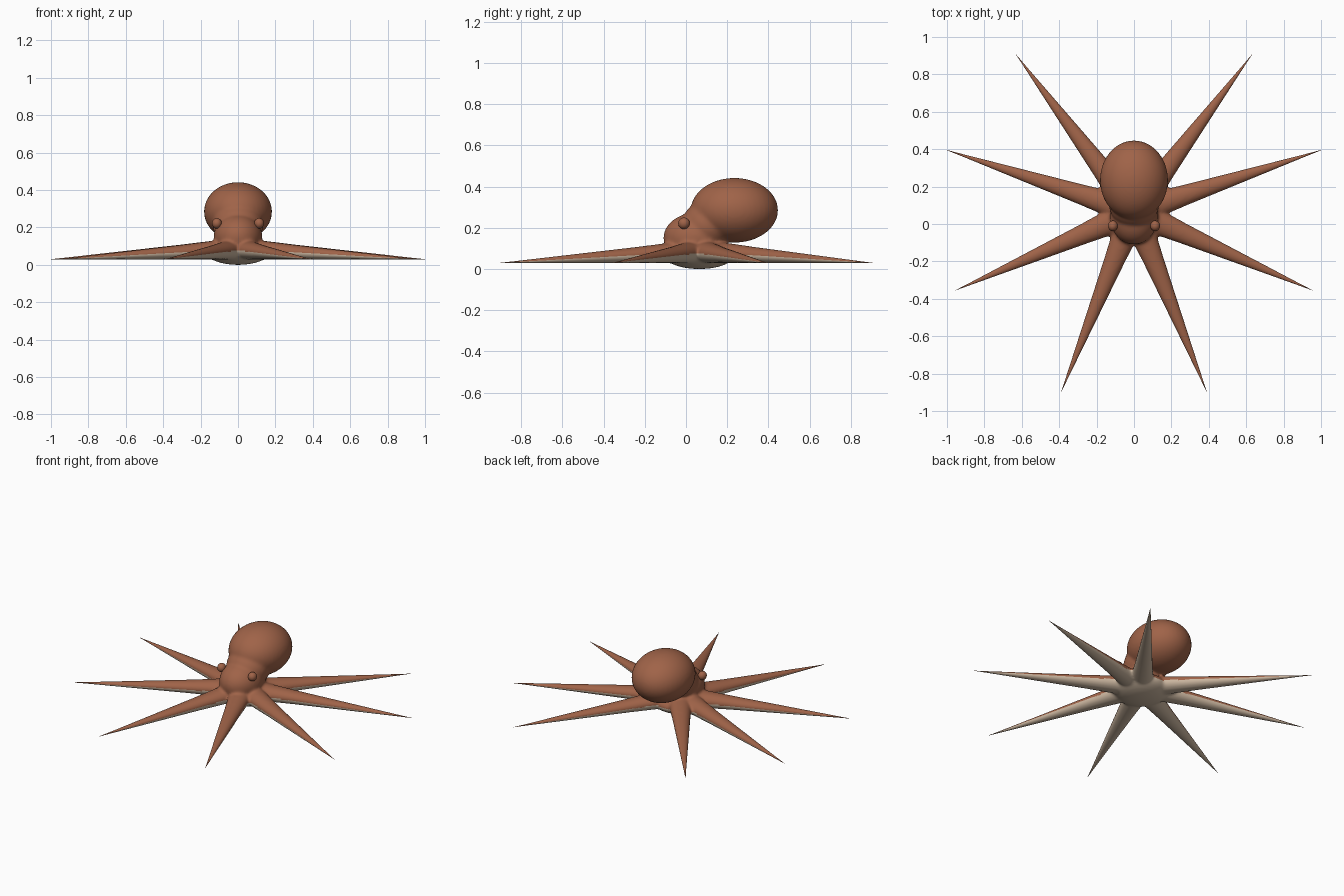
import bpy, bmesh, math
from mathutils import Vector, Matrix

if "Cube" in bpy.data.objects:
    bpy.data.objects.remove(bpy.data.objects["Cube"])


def material(name, rgb):
    m = bpy.data.materials.new(name)
    m.use_nodes = True
    m.diffuse_color = (*rgb, 1)
    bsdf = m.node_tree.nodes["Principled BSDF"]
    bsdf.inputs["Base Color"].default_value = (*rgb, 1)
    bsdf.inputs["Roughness"].default_value = 0.8
    return m


SKIN = material("russet skin", (0.35, 0.125, 0.065))
PALE = material("pale underside", (0.6, 0.47, 0.35))
HUB = Vector((0, 0.065, 0))


def ellipsoid(bm, center, radii):
    mat = Matrix.Translation(center) @ Matrix.Diagonal((*radii, 1))
    bmesh.ops.create_uvsphere(bm, u_segments=40, v_segments=24, radius=1, matrix=mat)


def arm(bm, tip, start, end, swell=1, sides=24, steps=12):
    """Tapering arm with a flat-lying underside, lofted from start to end."""
    along = Vector((tip[0], tip[1], 0)) - HUB
    side = Vector((-along.y, along.x, 0)).normalized()
    rings = []
    for i in range(steps + 1):
        t = start + (end - start) * i / steps
        taper = 1 - t
        size = swell * max(1 - t / end, 0.01)
        middle = HUB + along * t + Vector((0, 0, 0.03 + 0.056 * taper))
        ring = []
        for k in range(sides):
            a = math.tau * k / sides
            ring.append(bm.verts.new(middle + side * (0.074 * size * math.cos(a))
                                     + Vector((0, 0, 0.056 * size * math.sin(a)))))
        rings.append(ring)
    for r0, r1 in zip(rings, rings[1:]):
        for k in range(sides):
            j = (k + 1) % sides
            bm.faces.new((r0[k], r0[j], r1[j], r1[k]))
    bm.faces.new(rings[0])
    bm.faces.new(rings[-1])


def make_object(name, bm):
    bmesh.ops.recalc_face_normals(bm, faces=bm.faces)
    mesh = bpy.data.meshes.new(name)
    bm.to_mesh(mesh)
    bm.free()
    obj = bpy.data.objects.new(name, mesh)
    bpy.context.collection.objects.link(obj)
    return obj


def finish(obj):
    """Smooth shading, with pale faces where the low skin turns downward."""
    mesh = obj.data
    mesh.materials.clear()
    mesh.materials.append(SKIN)
    mesh.materials.append(PALE)
    for p in mesh.polygons:
        p.use_smooth = True
        p.material_index = int(p.normal.z < -0.02 and p.center.z < 0.105)


tips = {"front": (0.39, -0.90), "front_side": (0.955, -0.355),
        "back_side": (1.0, 0.395), "back": (0.63, 0.905)}
arms = [(f"{place}_{label}_arm", (s * x, y))
        for place, (x, y) in tips.items() for s, label in ((1, "left"), (-1, "right"))]

# Body: mantle, head, belly and arm roots fused into one soft skin
bm = bmesh.new()
ellipsoid(bm, (0, 0.235, 0.285), (0.182, 0.212, 0.157))
ellipsoid(bm, (0, 0.045, 0.15), (0.13, 0.155, 0.122))
ellipsoid(bm, (0, 0.11, 0.215), (0.135, 0.13, 0.12))
ellipsoid(bm, (0, 0.065, 0.067), (0.17, 0.17, 0.067))
for name, tip in arms:
    arm(bm, tip, 0, 0.9, swell=1.08)
body = make_object("body", bm)
remesh = body.modifiers.new("fuse", 'REMESH')
remesh.mode = 'VOXEL'
remesh.voxel_size = 0.008
soften = body.modifiers.new("soften", 'SMOOTH')
soften.factor = 0.5
soften.iterations = 14
fused = bpy.data.meshes.new_from_object(
    body.evaluated_get(bpy.context.evaluated_depsgraph_get()))
body.modifiers.clear()
body.data = fused
finish(body)

# Arms
for name, tip in arms:
    bm = bmesh.new()
    arm(bm, tip, 0.18, 1.0)
    finish(make_object(name, bm))

# Eyes
for s, label in ((1, "left"), (-1, "right")):
    bm = bmesh.new()
    ellipsoid(bm, (s * 0.113, -0.01, 0.222), (0.026, 0.028, 0.028))
    finish(make_object(f"{label}_eye", bm))
